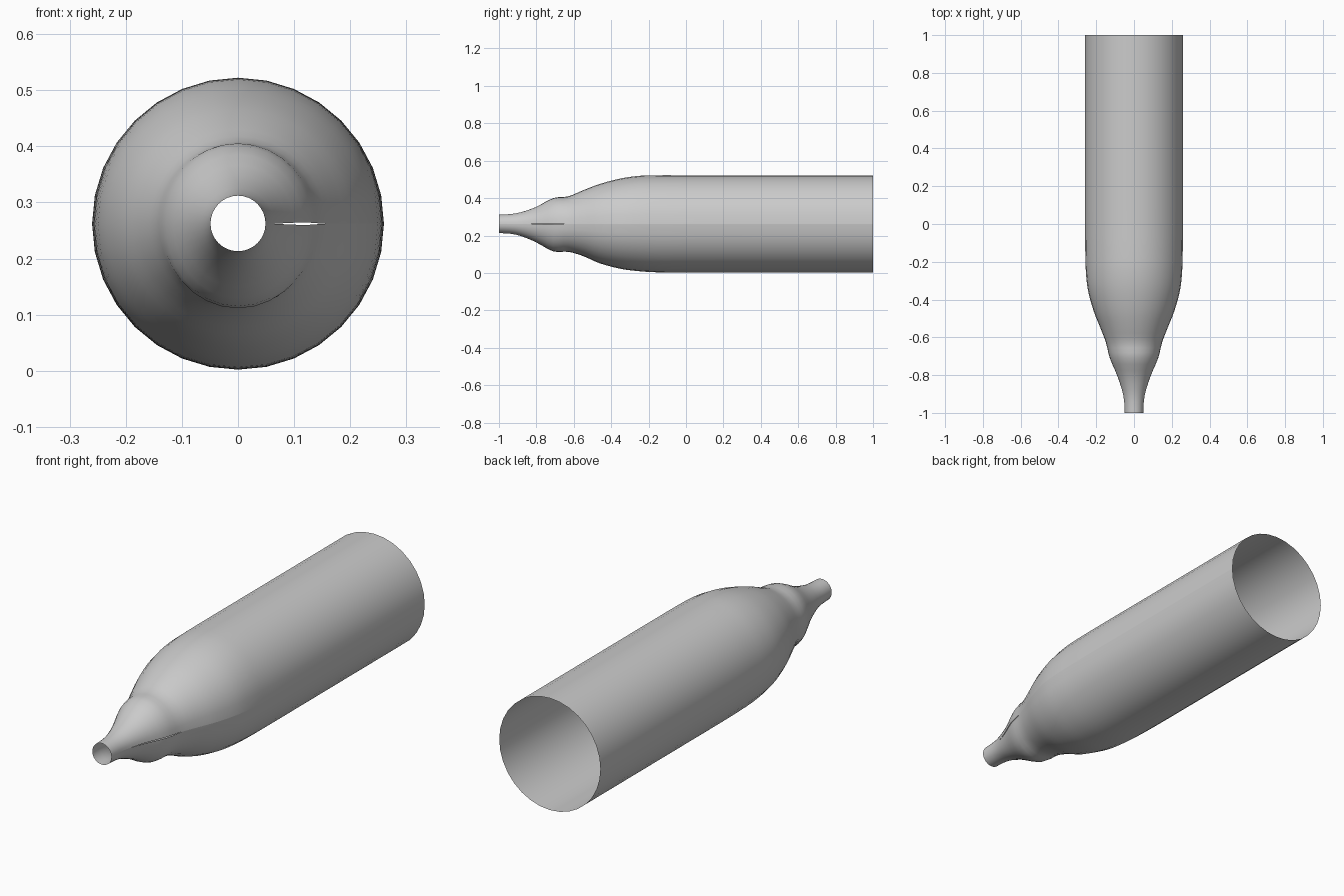
import bpy, bmesh
from math import sin, cos, pi

if "Cube" in bpy.data.objects:
    bpy.data.objects.remove(bpy.data.objects["Cube"])

SIDES, STEPS, CZ = 32, 3, 0.262

# Profile along the axis: y, radius up, radius sideways, radius down
PROFILE = [
    (-1.00, .050, .049, .049),
    (-0.91, .056, .056, .057),
    (-0.81, .087, .086, .094),
    (-0.71, .138, .128, .147),
    (-0.63, .147, .148, .149),
    (-0.55, .180, .178, .172),
    (-0.46, .214, .214, .211),
    (-0.35, .243, .244, .240),
    (-0.25, .257, .255, .253),
    (-0.15, .260, .258, .259),
    (0.00, .260, .260, .260),
    (0.35, .260, .260, .260),
    (1.00, .260, .260, .260),
]


def smooth_rows(rows, steps):
    """Catmull-Rom interpolation of the profile rows."""
    out = []
    for i in range(len(rows) - 1):
        p0, p1, p2 = rows[max(i - 1, 0)], rows[i], rows[i + 1]
        p3 = rows[min(i + 2, len(rows) - 1)]
        for k in range(steps):
            t = k / steps
            out.append([b + .5 * t * (c - a + t * (2*a - 5*b + 4*c - d + t * (3*(b - c) + d - a)))
                        for a, b, c, d in zip(p0, p1, p2, p3)])
    return out + [list(rows[-1])]


# Open-ended shell with a seam along +x that parts slightly at the neck
bm = bmesh.new()
rings = []
for y, up, side, down in smooth_rows(PROFILE, STEPS):
    gap = 0.002 * sin(pi * (y + 0.86) / 0.24) if -0.86 < y < -0.62 else 0.0
    ring = []
    for j in range(SIDES + 1):
        a = 2 * pi * j / SIDES
        r = side + ((up if sin(a) > 0 else down) - side) * sin(a) ** 2
        dz = gap if j == 0 else -gap if j == SIDES else 0.0
        ring.append(bm.verts.new((r * cos(a), y, CZ + r * sin(a) + dz)))
    rings.append(ring)
for r0, r1 in zip(rings, rings[1:]):
    for j in range(SIDES):
        bm.faces.new((r0[j], r1[j], r1[j + 1], r0[j + 1]))

mesh = bpy.data.meshes.new("tapered_shell")
bm.to_mesh(mesh)
bm.free()
shell = bpy.data.objects.new("tapered_shell", mesh)
bpy.context.collection.objects.link(shell)
for p in mesh.polygons:
    p.use_smooth = True
